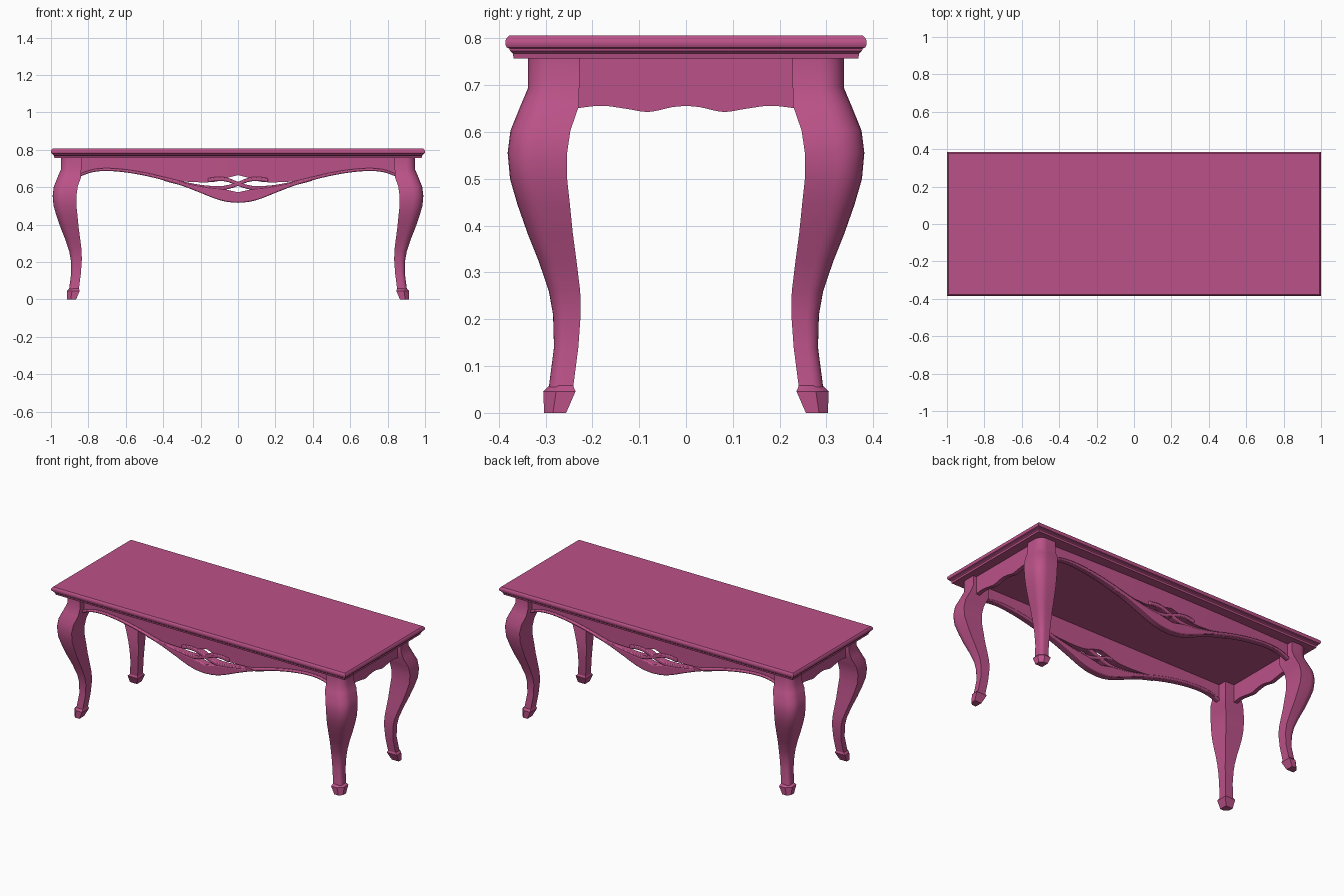
import bpy, bmesh, math

if "Cube" in bpy.data.objects:
    bpy.data.objects.remove(bpy.data.objects["Cube"])

mat = bpy.data.materials.new("pink_paint")
mat.diffuse_color = (0.5, 0.085, 0.25, 1)
mat.use_nodes = True
mat.node_tree.nodes["Principled BSDF"].inputs["Base Color"].default_value = mat.diffuse_color


def make(name, rings, mirror=(False, False), bevel=0):
    """Loft a list of equal-length closed rings into a capped solid."""
    bm = bmesh.new()
    loops = [[bm.verts.new(p) for p in r] for r in rings]
    n = len(loops[0])
    for a, b in zip(loops, loops[1:]):
        for i in range(n):
            j = (i + 1) % n
            bm.faces.new((a[i], a[j], b[j], b[i]))
    bm.faces.new(loops[0][::-1])
    bm.faces.new(loops[-1])
    bmesh.ops.recalc_face_normals(bm, faces=bm.faces)
    me = bpy.data.meshes.new(name)
    bm.to_mesh(me)
    bm.free()
    me.materials.append(mat)
    ob = bpy.data.objects.new(name, me)
    bpy.context.collection.objects.link(ob)
    if bevel:
        m = ob.modifiers.new("bevel", 'BEVEL')
        m.width, m.segments, m.limit_method = bevel, 2, 'ANGLE'
        m.angle_limit = math.radians(50)
    if any(mirror):
        m = ob.modifiers.new("mirror", 'MIRROR')
        m.use_axis = (mirror[0], mirror[1], False)
        m.use_mirror_merge = False
    return ob


def curve(pts):
    """Smooth z(x) through points (cubic Hermite)."""
    def slope(i):
        a, b = pts[max(i - 1, 0)], pts[min(i + 1, len(pts) - 1)]
        return (b[1] - a[1]) / (b[0] - a[0])

    def f(x):
        x = min(max(x, pts[0][0]), pts[-1][0])
        i = max(k for k in range(len(pts) - 1) if pts[k][0] <= x)
        (x0, z0), (x1, z1) = pts[i], pts[i + 1]
        h = x1 - x0
        t = (x - x0) / h
        return ((2*t**3 - 3*t*t + 1) * z0 + (t**3 - 2*t*t + t) * h * slope(i)
                + (3*t*t - 2*t**3) * z1 + (t**3 - t*t) * h * slope(i + 1))
    return f


def strip(x0, x1, n, bottom, top, front, back):
    """Rings of a board running along x with shaped edges."""
    rings = []
    for k in range(n + 1):
        x = x0 + (x1 - x0) * k / n
        b, t, f = bottom(x), top(x), front(x)
        rings.append([(x, f, b), (x, back, b), (x, back, t), (x, f, t)])
    return rings


# Moulded top
top_profile = [(0.018, 0.757), (0.016, 0.768), (0.010, 0.773), (0.009, 0.778),
               (0.003, 0.781), (0, 0.787), (0, 0.794), (0.003, 0.801), (0.008, 0.806)]
make("table_top", [[(sx * (1 - d), sy * (0.386 - d), z) for sx, sy in
                    ((-1, -1), (1, -1), (1, 1), (-1, 1))] for d, z in top_profile])


# Cabriole legs: square section with a rounded outer corner
def section(i, o, z, r, steps):
    w = o - i
    uv = [(0, 0), (1, 0)]
    for k in range(steps + 1):
        a = math.pi / 2 * k / steps
        uv.append((1 - r + r * math.cos(a), 1 - r + r * math.sin(a)))
    uv.append((0, 1))
    return [(0.61 + i + u * w, -(i + v * w), z) for u, v in uv]


leg = [(0.228, 0.337, 0.76), (0.228, 0.337, 0.695), (0.229, 0.354, 0.655),
       (0.247, 0.375, 0.603), (0.254, 0.381, 0.555), (0.254, 0.376, 0.50),
       (0.248, 0.360, 0.445), (0.242, 0.339, 0.385), (0.234, 0.315, 0.325),
       (0.226, 0.293, 0.26), (0.225, 0.284, 0.21), (0.230, 0.282, 0.14),
       (0.241, 0.293, 0.055)]
make("legs", [section(i, o, z, 0.45, 6) for i, o, z in leg], (True, True))
foot = [(0.241, 0.293, 0.058), (0.236, 0.305, 0.046), (0.256, 0.303, 0)]
make("feet", [section(i, o, z, 0.4, 1) for i, o, z in foot], (True, True))

# Side aprons with a wavy lower edge (built along x, turned to run along y)
wave = curve([(0, 0.656), (0.03, 0.653), (0.08, 0.643), (0.13, 0.65),
              (0.18, 0.656), (0.24, 0.65)])
rings = strip(-0.24, 0.24, 48, lambda x: wave(abs(x)), lambda x: 0.76,
              lambda x: 0.925, 0.9)
make("side_aprons", [[(y, x, z) for x, y, z in r] for r in rings], (True, False))

# Long aprons, gently bowed
low = curve([(0, 0.517), (0.06, 0.522), (0.12, 0.538), (0.2, 0.57), (0.3, 0.608),
             (0.4, 0.638), (0.5, 0.662), (0.6, 0.679), (0.7, 0.687), (0.78, 0.68),
             (0.85, 0.655)])
band_top = curve([(0, 0.573), (0.08, 0.59), (0.14, 0.596), (0.2, 0.605), (0.3, 0.627),
                  (0.4, 0.656), (0.5, 0.679), (0.6, 0.695), (0.7, 0.702),
                  (0.78, 0.695), (0.85, 0.67)])
panel_low = curve([(0, 0.665), (0.05, 0.652), (0.1, 0.634), (0.15, 0.627),
                   (0.22, 0.627), (0.35, 0.637), (0.5, 0.67), (0.7, 0.693), (0.85, 0.662)])
ribbon = curve([(-0.4, 0.646), (-0.3, 0.621), (-0.2, 0.602), (-0.1, 0.595),
                (-0.05, 0.602), (0, 0.618), (0.05, 0.638), (0.1, 0.645), (0.16, 0.638)])


def bow(base):
    return lambda x: base - 0.015 * (1 - (x / 0.85) ** 2)


make("long_apron_panels", strip(-0.85, 0.85, 68, lambda x: panel_low(abs(x)),
                                lambda x: 0.76, bow(-0.298), -0.28), (False, True))
make("apron_bands", strip(-0.85, 0.85, 68, lambda x: low(abs(x)),
                          lambda x: band_top(abs(x)), bow(-0.31), -0.278),
     (False, True), 0.006)
# Crossing ribbons in the pierced centre
make("apron_ribbons", strip(-0.4, 0.16, 36, lambda x: ribbon(x) - 0.011,
                            lambda x: ribbon(x) + 0.011, bow(-0.308), -0.282),
     (True, True), 0.005)

bpy.ops.object.select_all(action='SELECT')
bpy.context.view_layer.objects.active = bpy.data.objects["legs"]
bpy.ops.object.shade_smooth_by_angle(angle=math.radians(35))
